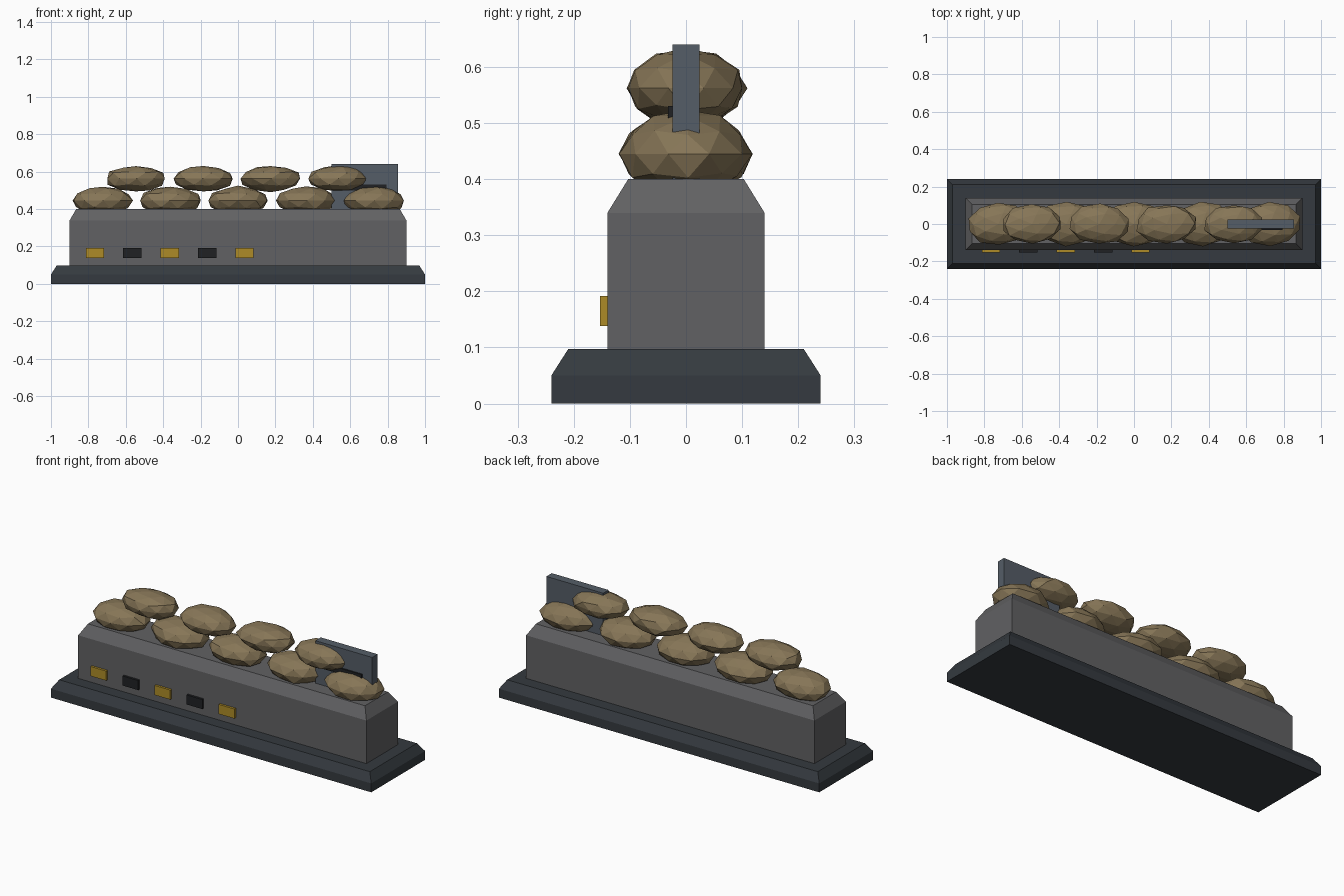
import bpy, bmesh, random
from mathutils import Vector, Matrix

if "Cube" in bpy.data.objects:
    bpy.data.objects.remove(bpy.data.objects["Cube"])

random.seed(7)


def material(name, rgb):
    m = bpy.data.materials.new(name)
    m.diffuse_color = (*rgb, 1)
    m.use_nodes = True
    m.node_tree.nodes["Principled BSDF"].inputs["Base Color"].default_value = m.diffuse_color
    return m


STEEL = material("dark_steel", (0.035, 0.042, 0.050))
CONCRETE = material("concrete", (0.12, 0.12, 0.125))
SACK = material("sackcloth", (0.24, 0.18, 0.095))
YELLOW = material("hazard_yellow", (0.42, 0.26, 0.02))
BLACK = material("hazard_black", (0.014, 0.015, 0.017))
PLATE = material("plate_steel", (0.09, 0.11, 0.135))


def add_object(name, bm, mat):
    bmesh.ops.recalc_face_normals(bm, faces=bm.faces)
    me = bpy.data.meshes.new(name)
    bm.to_mesh(me)
    bm.free()
    me.materials.append(mat)
    ob = bpy.data.objects.new(name, me)
    bpy.context.collection.objects.link(ob)
    return ob


def stacked_block(name, levels, mat):
    """Rectangular loft through (half_x, half_y, z) levels."""
    bm = bmesh.new()
    rings = [[bm.verts.new((sx * hx, sy * hy, z))
              for sx, sy in ((-1, -1), (1, -1), (1, 1), (-1, 1))]
             for hx, hy, z in levels]
    for low, high in zip(rings, rings[1:]):
        for i in range(4):
            j = (i + 1) % 4
            bm.faces.new((low[i], low[j], high[j], high[i]))
    bm.faces.new(rings[0])
    bm.faces.new(rings[-1])
    return add_object(name, bm, mat)


def box(name, lo, hi, mat):
    lo, hi = Vector(lo), Vector(hi)
    bm = bmesh.new()
    bmesh.ops.create_cube(bm, size=1, matrix=Matrix.Translation((lo + hi) / 2)
                          @ Matrix.Diagonal((*(hi - lo), 1)))
    return add_object(name, bm, mat)


def sandbag(name, centre, half):
    """Lumpy low-poly sack with pointed ends."""
    bm = bmesh.new()
    bmesh.ops.create_icosphere(bm, subdivisions=2, radius=1)
    for v in bm.verts:
        v.co *= random.uniform(0.95, 1.05)
        v.co = Vector(c * h for c, h in zip(v.co, half))
    bmesh.ops.rotate(bm, verts=bm.verts,
                     matrix=Matrix.Rotation(random.uniform(-0.06, 0.06), 3, 'Z'))
    bmesh.ops.translate(bm, verts=bm.verts, vec=centre)
    return add_object(name, bm, SACK)


# Footing and barrier wall with chamfered tops
stacked_block("footing", [(1, 0.24, 0), (1, 0.24, 0.05), (0.97, 0.21, 0.097)], STEEL)
stacked_block("barrier_wall", [(0.9, 0.14, 0.08), (0.9, 0.14, 0.34),
                               (0.865, 0.103, 0.40)], CONCRETE)

# Alternating hazard blocks on the front
for i in range(5):
    x = -0.765 + 0.2 * i
    box(f"hazard_block_{i + 1}", (x - 0.049, -0.153, 0.138), (x + 0.049, -0.135, 0.192),
        BLACK if i % 2 else YELLOW)

# Two staggered rows of sandbags
for i in range(5):
    sandbag(f"lower_sandbag_{i + 1}", (-0.725 + 0.3625 * i, 0, 0.445), (0.165, 0.115, 0.077))
for i in range(4):
    sandbag(f"upper_sandbag_{i + 1}", (-0.545 + 0.36 * i, 0, 0.562), (0.163, 0.105, 0.07))

# Shield plate with viewing slit
box("shield_plate", (0.5, -0.024, 0.40), (0.855, 0.024, 0.64), PLATE)
box("viewing_slit", (0.56, -0.032, 0.498), (0.795, -0.02, 0.53), BLACK)
